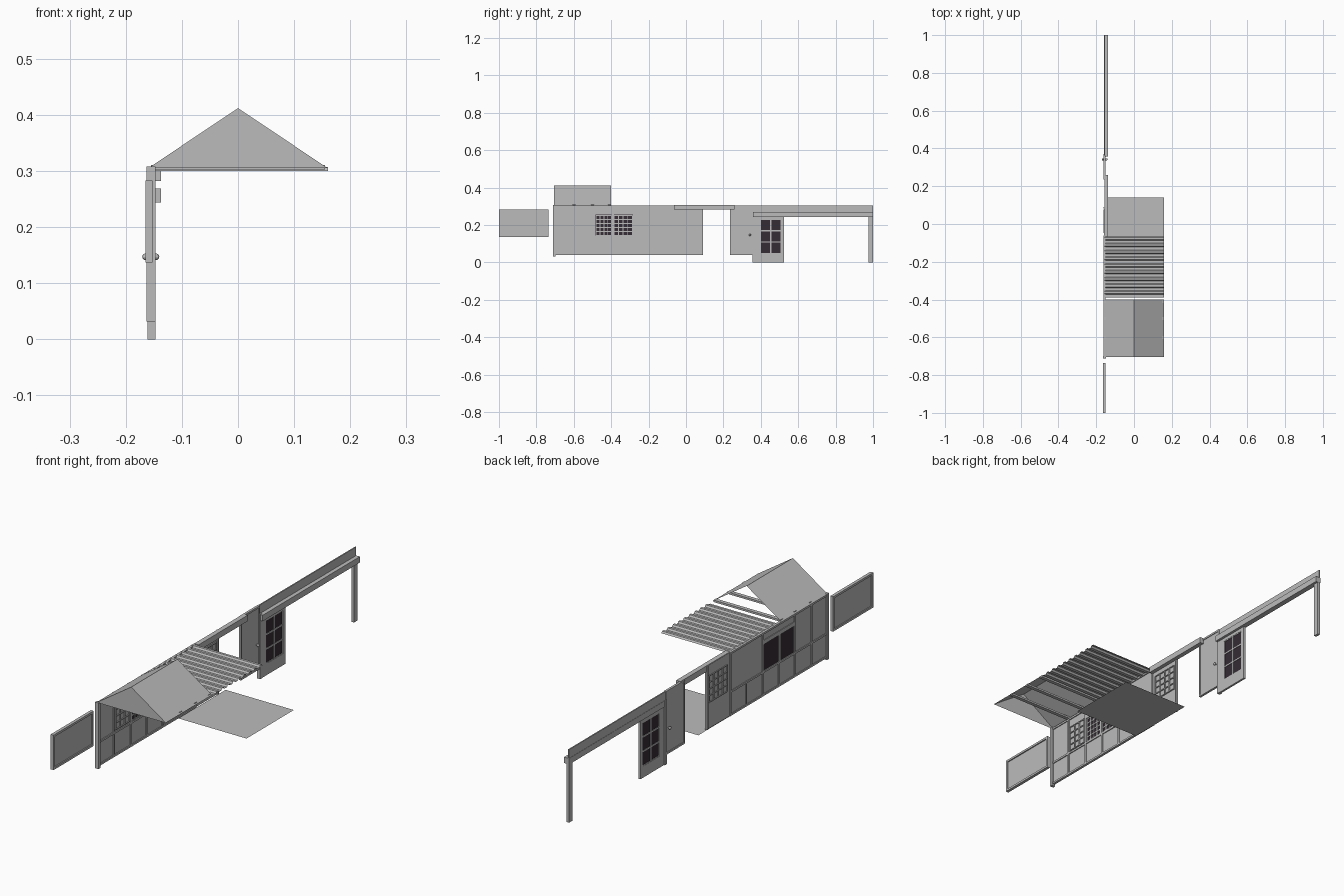
import bpy, bmesh, math

if "Cube" in bpy.data.objects:
    bpy.data.objects.remove(bpy.data.objects["Cube"])


def material(name, col):
    m = bpy.data.materials.new(name)
    m.use_nodes = True
    m.diffuse_color = (*col, 1)
    m.node_tree.nodes["Principled BSDF"].inputs["Base Color"].default_value = (*col, 1)
    return m


GREY = material("plain grey", (0.5, 0.5, 0.5))
DARK = material("dark glass", (0.035, 0.025, 0.035))


def finish(name, bm, mat):
    me = bpy.data.meshes.new(name)
    bm.to_mesh(me)
    bm.free()
    me.materials.append(mat)
    ob = bpy.data.objects.new(name, me)
    bpy.context.collection.objects.link(ob)
    return ob


def boxes(name, spans, mat=GREY):
    """One object from boxes given as (x0, x1, y0, y1, z0, z1)."""
    bm = bmesh.new()
    for x0, x1, y0, y1, z0, z1 in spans:
        cube = bmesh.ops.create_cube(bm, size=1)["verts"]
        bmesh.ops.scale(bm, vec=(x1 - x0, y1 - y0, z1 - z0), verts=cube)
        bmesh.ops.translate(bm, vec=((x0 + x1) / 2, (y0 + y1) / 2, (z0 + z1) / 2), verts=cube)
    return finish(name, bm, mat)


def faces(name, polys):
    bm = bmesh.new()
    for p in polys:
        bm.faces.new([bm.verts.new(v) for v in p])
    return finish(name, bm, GREY)


def lattice(name, x0, x1, ya, yb, za, zb, cols, rows, w=0.005):
    """Grid of bars including the outer border."""
    bars = []
    for i in range(cols + 1):
        y = ya + (yb - ya) * i / cols
        bars.append((x0, x1, y - w / 2, y + w / 2, za, zb))
    for j in range(rows + 1):
        z = za + (zb - za) * j / rows
        bars.append((x0, x1, ya, yb, z - w / 2, z + w / 2))
    return boxes(name, bars)


def frame(x0, x1, ya, yb, za, zb, w):
    return [(x0, x1, ya, ya + w, za, zb), (x0, x1, yb - w, yb, za, zb),
            (x0, x1, ya, yb, za, za + w), (x0, x1, ya, yb, zb - w, zb)]


WX0, WX1 = -0.158, -0.154       # wall skin
TX0, TX1 = -0.161, -0.150       # trim
BASE, TOP = 0.04, 0.305

# Railing panel
boxes("railing_panel", [(-0.161, -0.157, -1, -0.735, 0.137, 0.283)])
boxes("railing_frame", frame(-0.165, -0.152, -1, -0.735, 0.137, 0.283, 0.009))

# Corner post
boxes("corner_post", [(-0.163, -0.147, -0.711, -0.698, 0.032, 0.308)])

# Main wall, left open for the pair of windows
boxes("main_wall", [
    (WX0, WX1, -0.70, -0.485, BASE, TOP),
    (WX0, WX1, -0.485, -0.28, BASE, 0.145),
    (WX0, WX1, -0.485, -0.28, 0.255, TOP),
    (WX0, WX1, -0.28, 0.09, BASE, TOP)])
trim = [(TX0, TX1, y - 0.004, y + 0.004, BASE, TOP) for y in (-0.6, -0.49, -0.28, -0.065, 0.086)]
trim += [(TX0, TX1, y - 0.004, y + 0.004, BASE, 0.145) for y in (-0.385, -0.17)]
trim += [(TX0, TX1, -0.70, -0.065, z - 0.004, z + 0.004) for z in (BASE + 0.004, 0.14)]
trim += [(TX0, TX1, -0.70, -0.065, 0.297, TOP)]
boxes("wall_battens", trim)

# Paired windows
boxes("window_glass", [(-0.158, -0.155, -0.485, -0.28, 0.145, 0.255)], DARK)
boxes("window_mullion", [(TX0, TX1, -0.398, -0.385, 0.142, 0.258)])
boxes("window_head", [(TX0, TX1, -0.492, -0.28, 0.255, 0.272)])
lattice("window_bars_front", -0.156, -0.152, -0.48, -0.398, 0.145, 0.252, 4, 5)
lattice("window_bars_back", -0.156, -0.152, -0.385, -0.287, 0.145, 0.252, 4, 5)

# Blind lattices on the wall
lattice("blind_lattice_front", -0.156, -0.150, -0.59, -0.50, 0.15, 0.26, 3, 4, 0.004)
lattice("blind_lattice_entry", TX0, -0.150, -0.045, 0.075, 0.15, 0.26, 4, 4, 0.004)

# Entry opening with header and sliding leaf
boxes("entry_header", [(-0.157, -0.137, -0.065, 0.26, 0.282, 0.307)])
boxes("entry_leaf", [(WX0, WX1, 0.235, 0.362, BASE, TOP)])
boxes("entry_leaf_trim", frame(TX0, -0.151, 0.235, 0.362, BASE, TOP, 0.008))
boxes("leaf_post", [(-0.161, -0.147, 0.356, 0.37, 0.0, 0.27)])
bm = bmesh.new()
for x in (-0.165, -0.146):
    s = bmesh.ops.create_uvsphere(bm, u_segments=10, v_segments=6, radius=0.006)["verts"]
    bmesh.ops.translate(bm, vec=(x, 0.342, 0.147), verts=s)
finish("door_knobs", bm, GREY)
boxes("knob_spindle", [(-0.165, -0.146, 0.34, 0.344, 0.145, 0.149)])

# Glazed door
DX0, DX1 = -0.157, -0.148
boxes("glazed_door", [
    (DX0, DX1, 0.36, 0.398, 0, 0.245), (DX0, DX1, 0.508, 0.525, 0, 0.245),
    (DX0, DX1, 0.398, 0.508, 0, 0.048), (DX0, DX1, 0.398, 0.508, 0.23, 0.245)])
boxes("door_glass", [(-0.154, -0.151, 0.398, 0.508, 0.048, 0.23)], DARK)
lattice("door_bars", -0.156, -0.149, 0.398, 0.508, 0.048, 0.23, 2, 3, 0.006)

# Porch beam, fascia and end post
boxes("porch_fascia", [(-0.159, -0.154, 0.25, 1, 0.268, 0.305)])
boxes("porch_beam", [(-0.160, -0.137, 0.358, 1, 0.244, 0.269)])
boxes("porch_post", [(-0.159, -0.147, 0.976, 0.999, 0, 0.245)])

# Gable roof: two slopes, closed front end, ties underneath
E, R, F, B = 0.16, 0.412, -0.705, -0.40
faces("roof_slopes", [
    [(-E, F, TOP), (0, F, R), (0, B, R), (-E, B, TOP)],
    [(0, F, R), (E, F, TOP), (E, B, TOP), (0, B, R)]])
faces("gable_end", [[(-E, F, TOP), (E, F, TOP), (0, F, R)]])
boxes("roof_ties", [(-0.155, 0.155, y - 0.008, y + 0.008, 0.303, 0.311) for y in (-0.41, -0.50, -0.60)])

# Corrugated flat roof, ridges running across
ridges, y0, y1 = 9, -0.388, -0.065
step = (y1 - y0) / ridges
profile = []
for i in range(ridges):
    profile += [(y0 + step * (i + t), z) for t, z in ((0, 0.3), (0.4, 0.3), (0.55, 0.307), (0.85, 0.307))]
profile.append((y1, 0.3))
faces("corrugated_roof", [
    [(-0.155, a, za), (E, a, za), (E, b, zb), (-0.155, b, zb)]
    for (a, za), (b, zb) in zip(profile, profile[1:])])

# Floor sheet
faces("floor_sheet", [[(-0.155, -0.172, 0.036), (E, -0.172, 0.036), (E, 0.14, 0.036), (-0.155, 0.14, 0.036)]])
